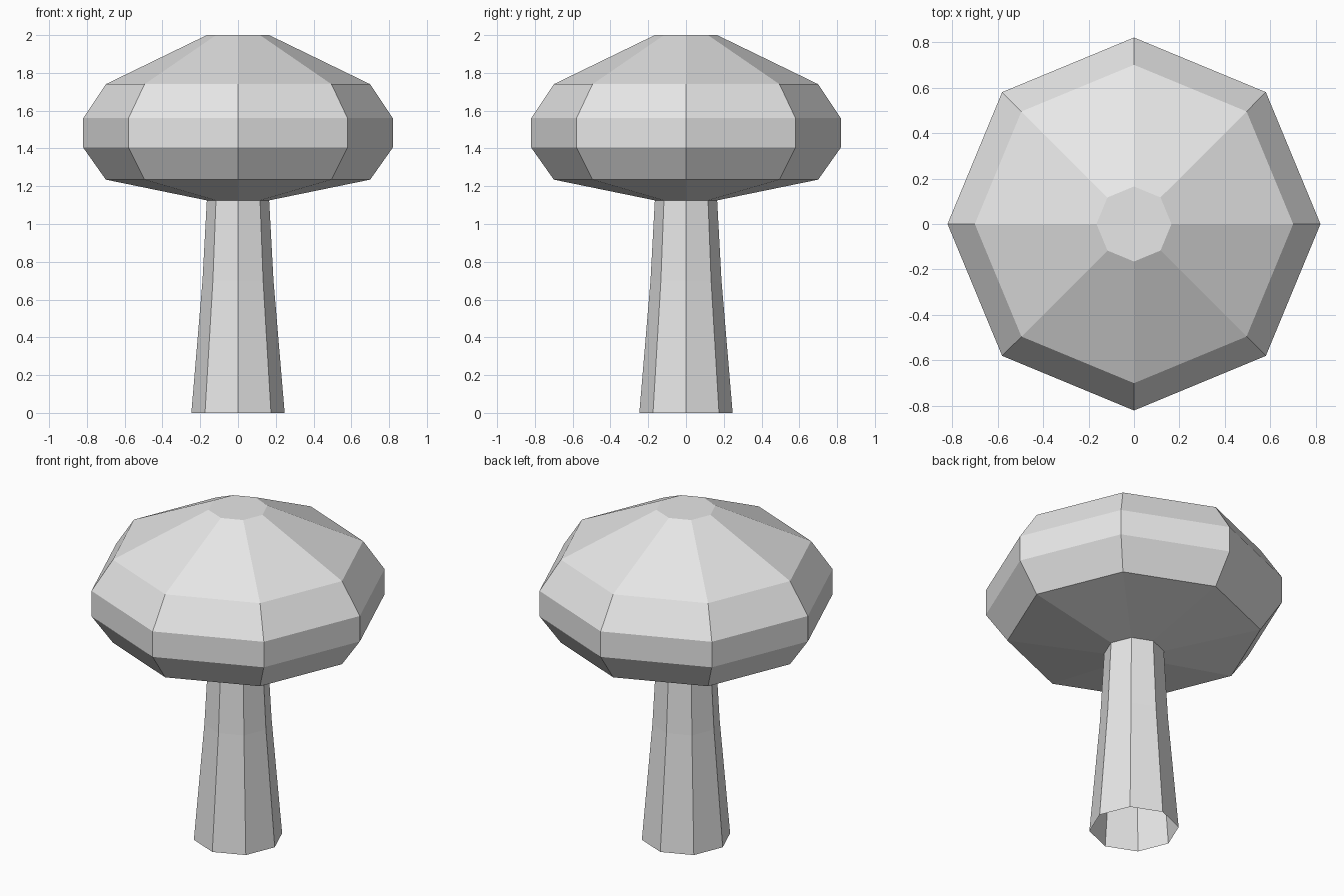
import bpy
import bmesh
import math

if "Cube" in bpy.data.objects:
    bpy.data.objects.remove(bpy.data.objects["Cube"], do_unlink=True)

SIDES = 8

# One plain grey for the whole model
GREY = (0.8, 0.8, 0.8, 1.0)
grey = bpy.data.materials.new("light_grey")
grey.use_nodes = True
grey.diffuse_color = GREY
for node in grey.node_tree.nodes:
    if node.type == 'BSDF_PRINCIPLED':
        node.inputs["Base Color"].default_value = GREY


def lathe(name, profile, close_top=False):
    """Turn a (radius, height) profile, listed upward, into a flat-faced shell."""
    bm = bmesh.new()
    rings = []
    for radius, height in profile:
        angles = [math.tau * i / SIDES for i in range(SIDES)]
        rings.append([bm.verts.new((radius * math.cos(a), radius * math.sin(a), height))
                      for a in angles])
    for low, high in zip(rings, rings[1:]):
        for i in range(SIDES):
            j = (i + 1) % SIDES
            bm.faces.new((low[i], low[j], high[j], high[i]))
    if close_top:
        bm.faces.new(rings[-1])
    mesh = bpy.data.meshes.new(name)
    bm.to_mesh(mesh)
    bm.free()
    mesh.materials.append(grey)
    obj = bpy.data.objects.new(name, mesh)
    bpy.context.collection.objects.link(obj)
    return obj


# Tapered hollow stem, open underneath
lathe("stem", [(0.247, 0), (0.188, 0.70), (0.165, 1.125)])

# Faceted cap with a small flat top, open where it meets the stem
lathe("cap", [(0.165, 1.125), (0.70, 1.235), (0.82, 1.405),
              (0.82, 1.56), (0.70, 1.74), (0.165, 2.0)], close_top=True)
